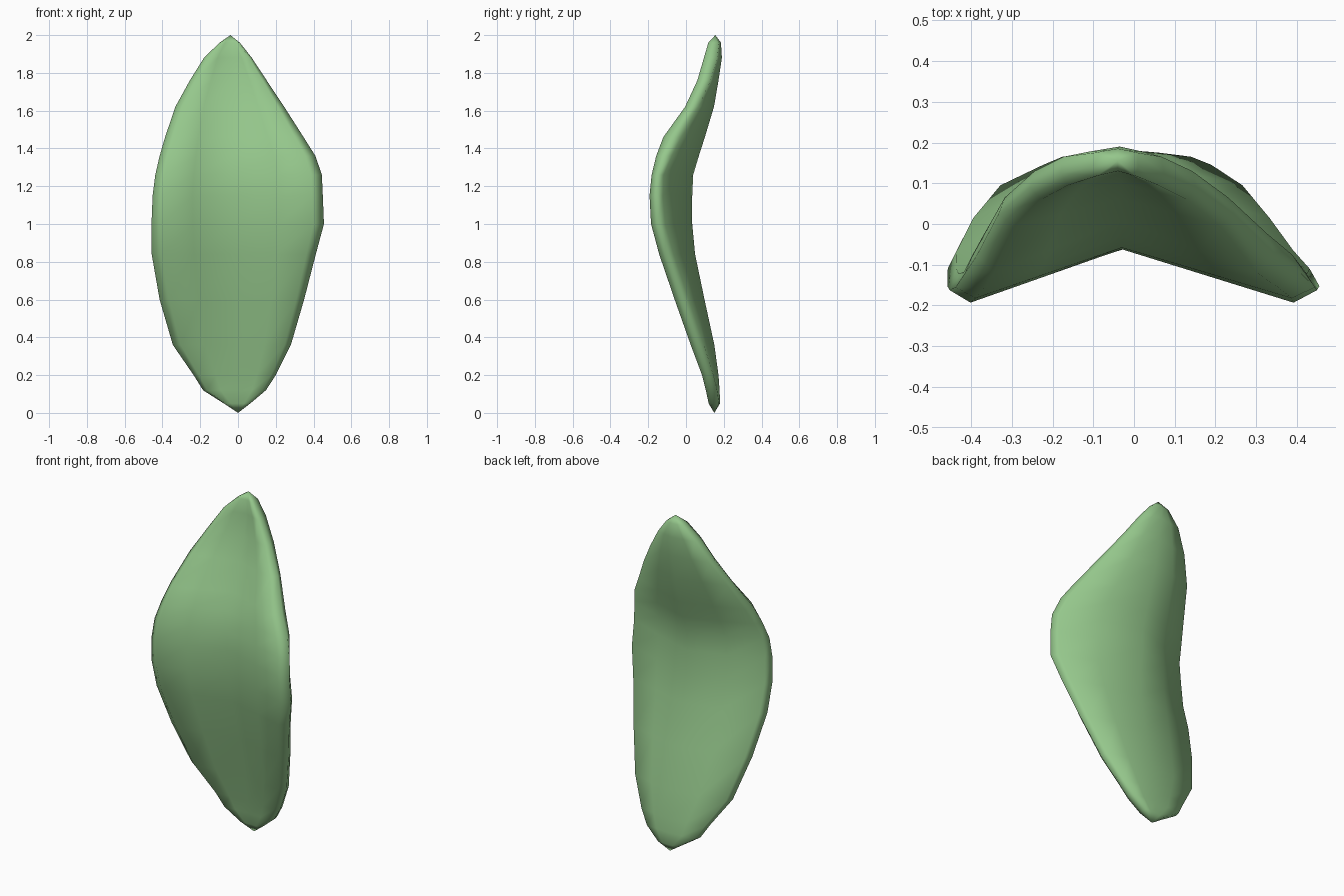
import bpy, bmesh

# Cross-sections: z, left x, right x, fold x, fold front y, fold back y, rim front y, rim back y
SECTIONS = [
    (0.05, -0.075, 0.065, 0.00, 0.125, 0.180, 0.120, 0.175),
    (0.12, -0.185, 0.148, 0.00, 0.110, 0.178, 0.105, 0.165),
    (0.20, -0.235, 0.200, 0.00, 0.092, 0.172, 0.085, 0.145),
    (0.36, -0.345, 0.280, 0.00, 0.060, 0.150, 0.025, 0.095),
    (0.60, -0.415, 0.350, 0.00, 0.010, 0.098, -0.060, 0.015),
    (0.84, -0.457, 0.412, -0.01, -0.040, 0.048, -0.142, -0.065),
    (1.00, -0.458, 0.455, -0.02, -0.060, 0.033, -0.185, -0.110),
    (1.15, -0.452, 0.449, -0.03, -0.062, 0.033, -0.193, -0.122),
    (1.26, -0.438, 0.444, -0.03, -0.058, 0.038, -0.182, -0.118),
    (1.36, -0.415, 0.410, -0.03, -0.030, 0.068, -0.158, -0.075),
    (1.46, -0.386, 0.347, -0.03, 0.008, 0.100, -0.120, -0.025),
    (1.62, -0.332, 0.245, -0.03, 0.062, 0.148, -0.005, 0.065),
    (1.76, -0.255, 0.152, -0.03, 0.100, 0.172, 0.060, 0.130),
    (1.88, -0.180, 0.073, -0.035, 0.125, 0.190, 0.095, 0.165),
    (1.96, -0.098, 0.010, -0.04, 0.130, 0.185, 0.118, 0.175),
]


def ring(z, xl, xr, cx, cf, cb, ef, eb):
    """Folded blade section: front left to right, then back right to left."""
    def front(t, x_end):
        return (cx + (x_end - cx) * t, cf + (ef - cf) * t / 0.88, z)

    def back(t, x_end):
        return (cx + (x_end - cx) * t, cb + (eb - cb) * (t / 0.95) ** 1.15, z)
    mid = (ef + eb) / 2 - 0.005
    return [(xl, mid, z), front(0.88, xl), front(0.5, xl), (cx, cf, z),
            front(0.5, xr), front(0.88, xr), (xr, mid, z), back(0.95, xr),
            back(0.5, xr), (cx, cb, z), back(0.5, xl), back(0.95, xl)]


# Leaf blade: loft the sections and close both tips
bm = bmesh.new()
rings = [[bm.verts.new(p) for p in ring(*s)] for s in SECTIONS]
n = len(rings[0])
for a, b in zip(rings, rings[1:]):
    for i in range(n):
        j = (i + 1) % n
        bm.faces.new((a[i], a[j], b[j], b[i]))
bottom = bm.verts.new((0.0, 0.15, 0.0))
top = bm.verts.new((-0.04, 0.155, 2.0))
for i in range(n):
    j = (i + 1) % n
    bm.faces.new((bottom, rings[0][j], rings[0][i]))
    bm.faces.new((top, rings[-1][i], rings[-1][j]))
bmesh.ops.recalc_face_normals(bm, faces=bm.faces)
for f in bm.faces:
    f.smooth = True

mesh = bpy.data.meshes.new("leaf")
bm.to_mesh(mesh)
bm.free()
leaf = bpy.data.objects.new("leaf", mesh)
bpy.context.collection.objects.link(leaf)

green = bpy.data.materials.new("leaf green")
green.diffuse_color = (0.30, 0.57, 0.26, 1.0)
mesh.materials.append(green)
